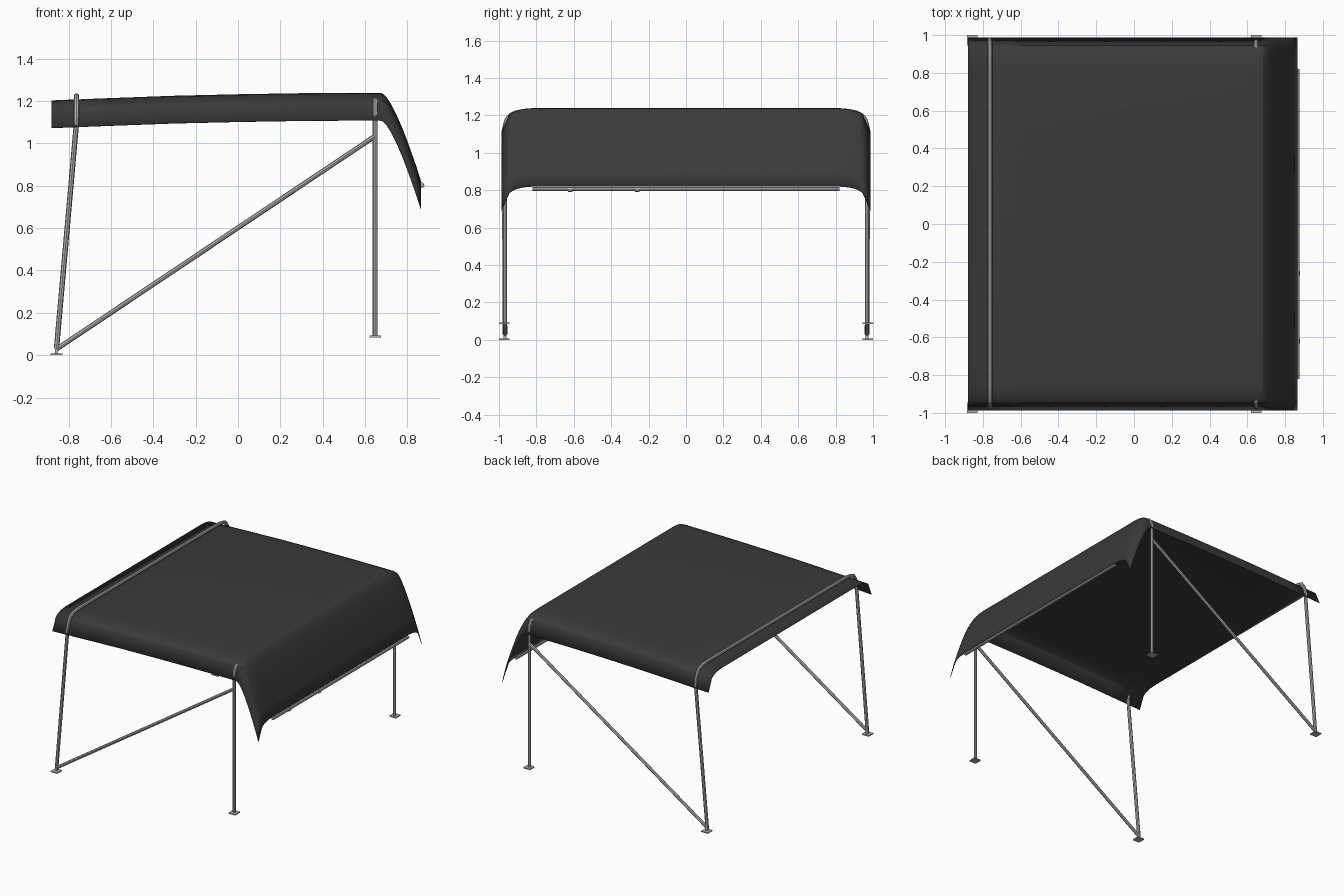
import bpy, bmesh, math
from mathutils import Vector

if "Cube" in bpy.data.objects:
    bpy.data.objects.remove(bpy.data.objects["Cube"])


def material(name, rgb):
    m = bpy.data.materials.new(name)
    m.diffuse_color = (*rgb, 1)
    m.use_nodes = True
    m.node_tree.nodes["Principled BSDF"].inputs["Base Color"].default_value = m.diffuse_color
    return m


FABRIC = material("dark fabric", (0.043, 0.043, 0.043))
METAL = material("grey metal", (0.47, 0.47, 0.47))


def add(name, mesh, mat, angle=25):
    ob = bpy.data.objects.new(name, mesh)
    bpy.context.collection.objects.link(ob)
    mesh.materials.clear()
    mesh.materials.append(mat)
    bpy.ops.object.select_all(action='DESELECT')
    ob.select_set(True)
    bpy.context.view_layer.objects.active = ob
    bpy.ops.object.shade_smooth_by_angle(angle=math.radians(angle))
    return ob


def tube(name, pts, r=0.0115):
    # eight-sided pipe along a poly path
    cu = bpy.data.curves.new(name, 'CURVE')
    cu.dimensions = '3D'
    cu.bevel_depth = r
    cu.bevel_resolution = 2
    cu.use_fill_caps = True
    sp = cu.splines.new('POLY')
    sp.points.add(len(pts) - 1)
    for p, co in zip(sp.points, pts):
        p.co = (*co, 1)
    tmp = bpy.data.objects.new(name + "_path", cu)
    bpy.context.collection.objects.link(tmp)
    bpy.context.view_layer.update()
    mesh = bpy.data.meshes.new_from_object(tmp.evaluated_get(bpy.context.evaluated_depsgraph_get()))
    bpy.data.objects.remove(tmp)
    return add(name, mesh, METAL)


def plate(name, c, size):
    bm = bmesh.new()
    bmesh.ops.create_cube(bm, size=1)
    for v in bm.verts:
        v.co = Vector(c) + Vector([a * b for a, b in zip(v.co, size)])
    mesh = bpy.data.meshes.new(name)
    bm.to_mesh(mesh)
    bm.free()
    return add(name, mesh, METAL)


# Fabric canopy: cross-section (y, drop) swept along a length profile (x, z)
half = [(0.987, -0.13), (0.945, -0.034), (0.925, -0.021),
        (0.90, -0.011), (0.87, -0.004), (0.82, 0)]
section = [(-y, d) for y, d in half] + [(0, 0)] + half[::-1]
length = [(-0.88, 1.203), (-0.6, 1.214), (-0.3, 1.225), (0, 1.232), (0.3, 1.237),
          (0.6, 1.239), (0.665, 1.239), (0.682, 1.236), (0.70, 1.220), (0.72, 1.190),
          (0.75, 1.132), (0.78, 1.062), (0.81, 0.982), (0.84, 0.897), (0.865, 0.82)]
bm = bmesh.new()
rows = [[bm.verts.new((x, y, z + d)) for y, d in section] for x, z in length]
for a, b in zip(rows, rows[1:]):
    for i in range(len(section) - 1):
        bm.faces.new((a[i], b[i], b[i + 1], a[i + 1]))
mesh = bpy.data.meshes.new("canopy_fabric")
bm.to_mesh(mesh)
bm.free()
canopy = add("canopy_fabric", mesh, FABRIC, 31)
sol = canopy.modifiers.new("thickness", 'SOLIDIFY')
sol.thickness = 0.003
sol.offset = -1

# Front bow: legs lean up, then wrap over the outside of the canopy
side = [(0.968, 0.03, -0.857), (0.972, 1.08, -0.764), (0.975, 1.11, -0.763), (0.965, 1.15, -0.762),
        (0.952, 1.18, -0.762), (0.935, 1.203, -0.762), (0.91, 1.214, -0.762), (0.87, 1.221, -0.762),
        (0.82, 1.224, -0.762)]
tube("front_bow", [(x, -y, z) for y, z, x in side] + [(x, y, z) for y, z, x in side[::-1]], 0.0125)

# Rear bow: upright legs, running just under the canopy
side = [(0.968, 0.09), (0.968, 1.12), (0.966, 1.155), (0.957, 1.180), (0.940, 1.200),
        (0.90, 1.213), (0.86, 1.221), (0.82, 1.223)]
tube("rear_bow", [(0.647, -y, z) for y, z in side] + [(0.647, y, z) for y, z in side[::-1]])

# Diagonal braces and foot plates on both sides
for s, tag in ((-1, "right"), (1, "left")):
    tube(f"brace_{tag}", [(-0.855, s * 0.968, 0.03), (0.645, s * 0.968, 1.033)])
    for end, x, z in (("front", -0.857, 0), ("rear", 0.648, 0.084)):
        plate(f"{end}_foot_{tag}", (x, s * 0.972, z + 0.004), (0.056, 0.056, 0.008))
    plate(f"front_foot_lug_{tag}", (-0.857, s * 0.968, 0.02), (0.016, 0.016, 0.03))

# Bar along the hem of the rear flap, with two small knobs
tube("rear_hem_bar", [(0.866, -0.82, 0.806), (0.866, 0.82, 0.806)], 0.011)
for i, y in enumerate((-0.62, -0.26)):
    tube(f"hem_knob_{i + 1}", [(0.869, y - 0.012, 0.801), (0.869, y + 0.012, 0.801)], 0.011)
